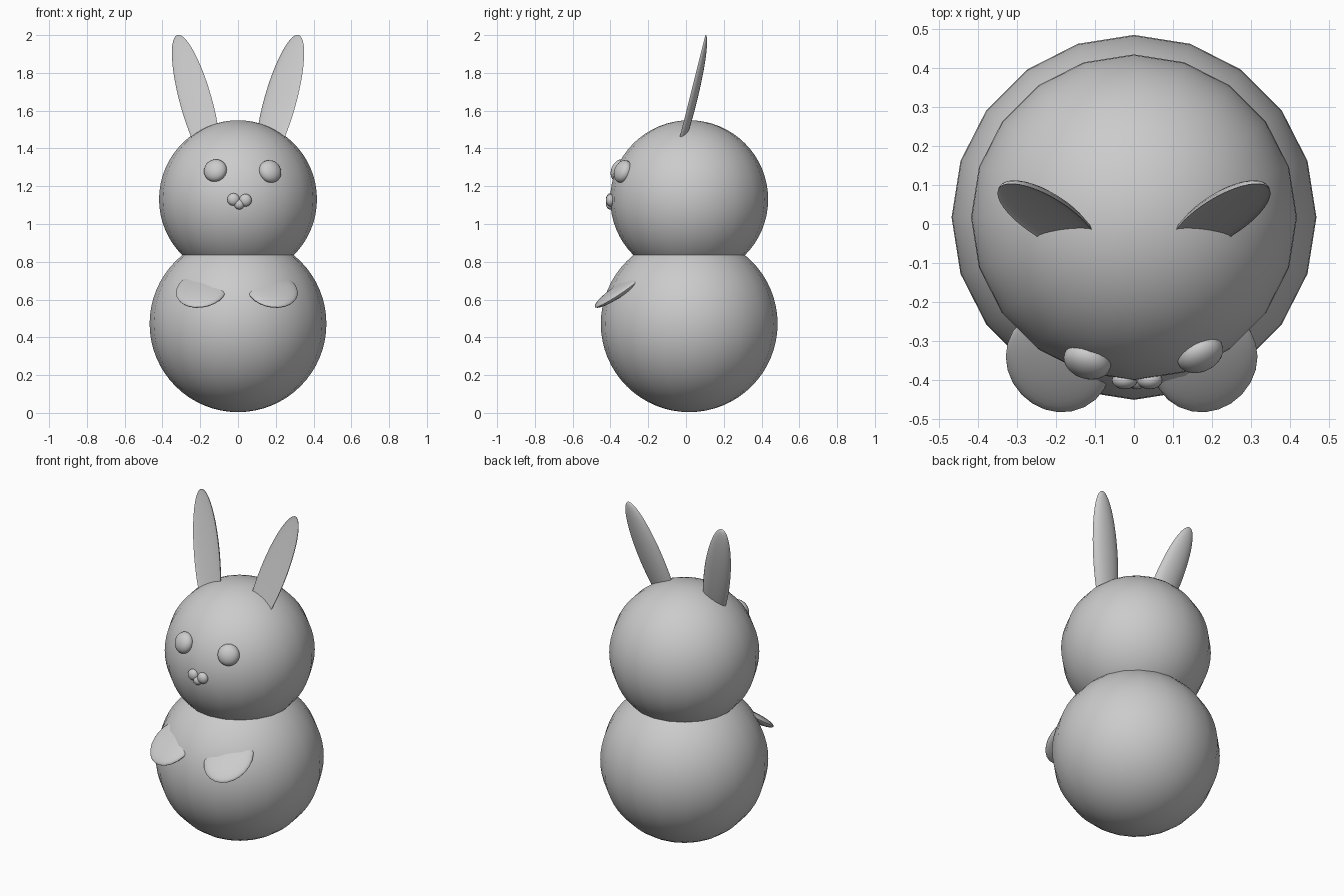
import bpy, bmesh
from mathutils import Vector, Matrix

if "Cube" in bpy.data.objects:
    bpy.data.objects.remove(bpy.data.objects["Cube"])


def ellipsoid(name, centre, radii, axis=(0, 0, 1), seg=24, rings=16, dish=None):
    """Ellipsoid whose local z follows axis and whose local x stays near world x."""
    z = Vector(axis).normalized()
    x = Vector((1, 0, 0))
    x = (x - z * x.dot(z)).normalized()
    y = z.cross(x)
    m = Matrix((x, y, z)).transposed().to_4x4()
    m.translation = Vector(centre)
    bm = bmesh.new()
    bmesh.ops.create_uvsphere(bm, u_segments=seg, v_segments=rings, radius=1)
    if dish is not None:
        for v in bm.verts:
            if v.co.y < 0:
                v.co.y *= -dish
    bmesh.ops.scale(bm, vec=Vector(radii), verts=bm.verts)
    bmesh.ops.transform(bm, matrix=m, verts=bm.verts)
    bmesh.ops.recalc_face_normals(bm, faces=bm.faces)
    me = bpy.data.meshes.new(name)
    bm.to_mesh(me)
    bm.free()
    ob = bpy.data.objects.new(name, me)
    bpy.context.collection.objects.link(ob)
    bpy.ops.object.select_all(action='DESELECT')
    ob.select_set(True)
    bpy.context.view_layer.objects.active = ob
    bpy.ops.object.shade_smooth_by_angle(angle=0.7)
    return ob


# Body and head
head_c = Vector((0, 0.017, 1.131))
ellipsoid("body", (0, 0.017, 0.472), (0.468,) * 3, seg=20, rings=32)
ellipsoid("head", head_c, (0.418,) * 3, seg=20, rings=32)

# Eyes: flattened buttons lying on the head surface, slightly off-centre
for name, c in (("eye_left", (-0.12, -0.352, 1.283)), ("eye_right", (0.17, -0.334, 1.278))):
    ellipsoid(name, c, (0.062, 0.062, 0.042), axis=Vector(c) - head_c)

# Nose: two round pads and a smaller one below
for name, x, z, r in (("nose_left", -0.024, 1.130, 0.033),
                      ("nose_right", 0.040, 1.126, 0.033),
                      ("nose_bottom", 0.007, 1.104, 0.027)):
    ellipsoid(name, (x, -0.400, z), (r, 0.024, r), seg=16, rings=12)

# Paws and ears, one per side
for side, s in (("left", -1), ("right", 1)):
    ellipsoid("paw_" + side, (s * 0.188 - 0.006, -0.35, 0.65), (0.136, 0.160, 0.028),
              axis=(s * 0.13, -0.56, 0.82))
    ellipsoid("ear_" + side, (s * 0.222, 0.014, 1.647), (0.085, 0.042, 0.378),
              axis=(s * 0.26, 0.235, 0.935), rings=24, dish=0.2)
